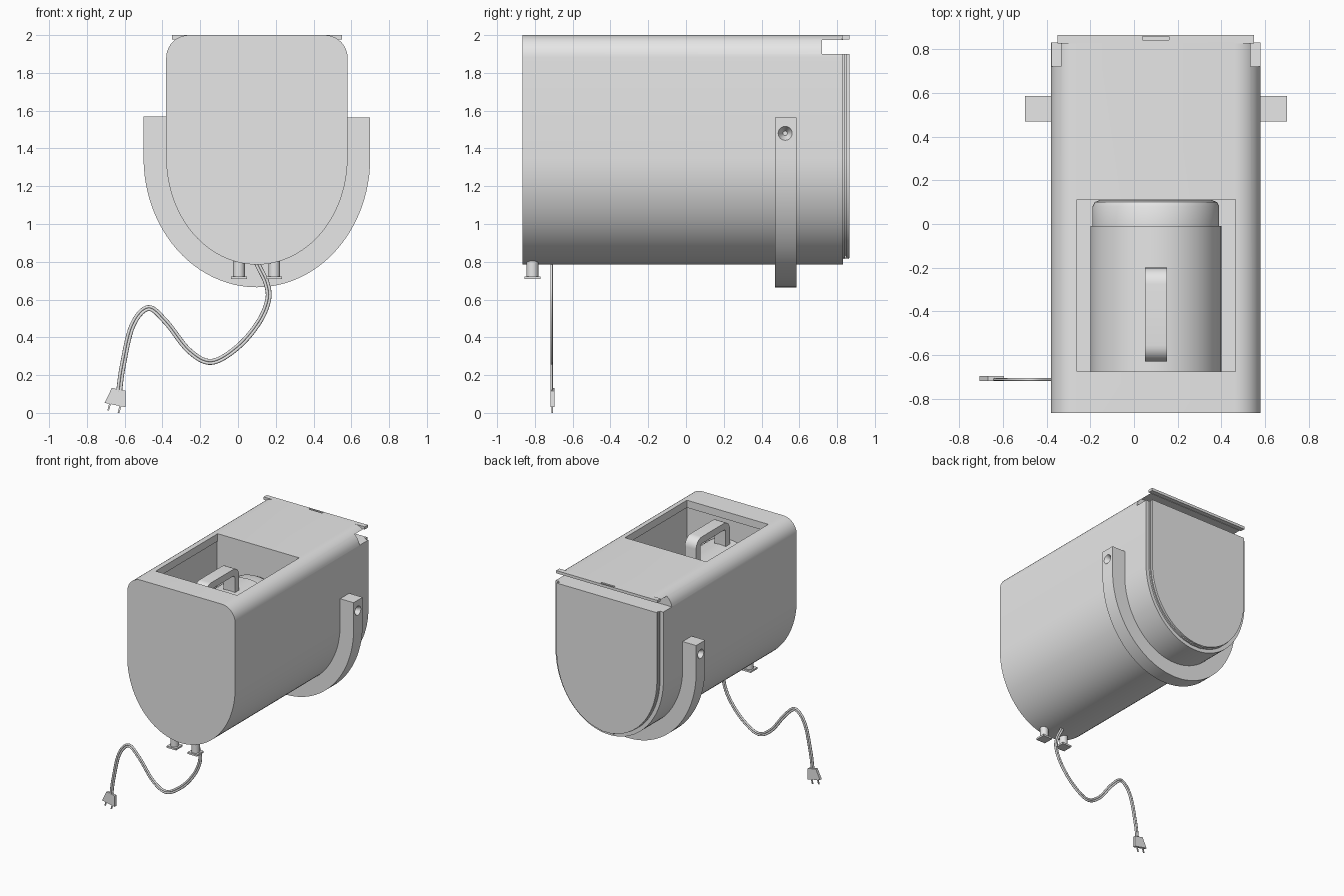
import bpy, bmesh, math
from mathutils import Vector

cube = bpy.data.objects.get("Cube")
if cube:
    bpy.data.objects.remove(cube, do_unlink=True)

grey = bpy.data.materials.new("light_grey")
grey.use_nodes = True
grey.diffuse_color = (0.8, 0.8, 0.8, 1)
grey.node_tree.nodes["Principled BSDF"].inputs["Base Color"].default_value = (0.8, 0.8, 0.8, 1)

CX = 0.1        # centre line of the housing
ARC_Z = 1.35    # height where the straight sides meet the round belly


def loft(name, rings):
    """Skin a list of equal rings and cap both ends."""
    bm = bmesh.new()
    loops = [[bm.verts.new(p) for p in ring] for ring in rings]
    n = len(loops[0])
    for a, b in zip(loops, loops[1:]):
        for i in range(n):
            j = (i + 1) % n
            bm.faces.new((a[i], a[j], b[j], b[i]))
    bm.faces.new(loops[0][::-1])
    bm.faces.new(loops[-1])
    bmesh.ops.recalc_face_normals(bm, faces=bm.faces)
    mesh = bpy.data.meshes.new(name)
    bm.to_mesh(mesh)
    bm.free()
    obj = bpy.data.objects.new(name, mesh)
    bpy.context.collection.objects.link(obj)
    mesh.materials.append(grey)
    return obj


def prism(name, profile, y0, y1):
    return loft(name, [[(x, y, z) for x, z in profile] for y in (y0, y1)])


def box(name, x0, x1, y0, y1, z0, z1):
    return prism(name, [(x0, z0), (x1, z0), (x1, z1), (x0, z1)], y0, y1)


def lathe(name, origin, axis, profile, sides=48):
    """Revolve (distance, radius) pairs around an axis letter."""
    rings = []
    for d, r in profile:
        ring = []
        for i in range(sides):
            t = 2 * math.pi * i / sides
            u, v = r * math.cos(t), r * math.sin(t)
            p = {"x": (d, u, v), "y": (u, d, v), "z": (u, v, d)}[axis]
            ring.append(Vector(origin) + Vector(p))
        rings.append(ring)
    return loft(name, rings)


def cut(obj, cutter):
    mod = obj.modifiers.new("cut", "BOOLEAN")
    mod.operation, mod.solver, mod.object = "DIFFERENCE", "EXACT", cutter
    cutter.hide_render = True
    bpy.context.view_layer.objects.active = obj
    bpy.ops.object.modifier_apply(modifier=mod.name)
    bpy.data.objects.remove(cutter, do_unlink=True)


def smooth(obj, angle=35):
    bpy.ops.object.select_all(action="DESELECT")
    obj.select_set(True)
    bpy.context.view_layer.objects.active = obj
    bpy.ops.object.shade_smooth_by_angle(angle=math.radians(angle))


def belly(inset, steps=48):
    """Half ellipse from the +x side round the bottom to the -x side."""
    a, b = 0.48 - inset, 0.565 - inset
    return [(CX + a * math.cos(math.pi * i / steps), ARC_Z - b * math.sin(math.pi * i / steps))
            for i in range(steps + 1)]


def outline(inset, top, radius):
    pts = belly(inset)
    half = 0.48 - inset
    if not radius:
        return pts + [(CX - half, top), (CX + half, top)]
    for side, start in ((-1, math.pi), (1, math.pi / 2)):
        for i in range(11):
            t = start - math.pi / 2 * i / 10
            pts.append((CX + side * (half - radius) + radius * math.cos(t),
                        top - radius + radius * math.sin(t)))
    return pts


# Housing with the top opening and the rear slot
housing = prism("housing", outline(0, 2.0, 0.12), -0.865, 0.83)
cut(housing, box("opening_cutter", -0.26, 0.465, -0.675, 0.113, 1.15, 2.1))
cut(housing, box("cavity_cutter", -0.27, 0.475, -0.69, 0.12, 1.15, 1.94))
cut(housing, box("slot_cutter", -0.6, 0.8, 0.72, 1.0, 1.9, 1.975))
smooth(housing)

# Rear lip over the slot, with a small finger recess
lip = box("rear_lip", -0.35, 0.55, 0.825, 0.865, 1.978, 2.0)
cut(lip, box("recess_cutter", 0.04, 0.16, 0.842, 0.858, 1.99, 2.1))

# Rear door: stepped plates
for name, inset, y0, y1 in (("door_frame", 0.03, 0.82, 0.842),
                            ("door_gap", 0.045, 0.84, 0.85),
                            ("door_panel", 0.034, 0.848, 0.865)):
    smooth(prism(name, outline(inset, 1.9, 0), y0, y1))
for side in (-1, 1):
    box("door_hinge", CX + side * 0.04 - 0.015, CX + side * 0.04 + 0.015, 0.82, 0.862, 0.815, 0.845)

# Canister lying in the cavity
canister = lathe("canister", (CX, 0, 1.48), "y",
                 [(-0.685, 0.3), (-0.01, 0.3), (-0.01, 0.29), (0.08, 0.29),
                  (0.1, 0.28), (0.11, 0.255)], 64)
smooth(canister)

# Canister handle: a rounded staple
path = [(-0.6, 1.74, -1, 0)]
R = 0.075
for cy, start in ((-0.63 + R, math.pi), (-0.2 - R, math.pi / 2)):
    for i in range(9):
        t = start - math.pi / 2 * i / 8
        path.append((cy, 1.97 - R, math.cos(t), math.sin(t)))
rings = [[(x, -0.63 + d, 1.7) for x, d in ((0.05, 0), (0.15, 0), (0.15, 0.055), (0.05, 0.055))]]
for cy, cz, c, s in path[1:]:
    rings.append([(x, cy + r * c, cz + r * s) for x, r in
                  ((0.05, R), (0.15, R), (0.15, R - 0.055), (0.05, R - 0.055))])
rings.append([(x, -0.2 - d, 1.7) for x, d in ((0.05, 0), (0.15, 0), (0.15, 0.055), (0.05, 0.055))])
smooth(loft("canister_handle", rings))

# U-shaped cradle band under the housing
inner, outer = belly(0.003), belly(-0.12)
inner = [(inner[0][0], 1.565)] + inner + [(inner[-1][0], 1.57)]
outer = [(outer[0][0], 1.565)] + outer + [(outer[-1][0], 1.57)]
cradle = loft("cradle_band", [[(a[0], 0.47, a[1]), (a[0], 0.585, a[1]),
                               (b[0], 0.585, b[1]), (b[0], 0.47, b[1])]
                              for a, b in zip(inner, outer)])
for side in (-1, 1):
    cut(cradle, lathe("dimple_cutter", (CX + side * 0.6, 0.525, 1.48), "x",
                      [(side * 0.01, 0.037), (0, 0.037), (-side * 0.045, 0.012)], 32))
smooth(cradle)

# Two feet near the front
for x in (0.005, 0.192):
    smooth(lathe("foot_post", (x, -0.813, 0), "z", [(0.715, 0.031), (0.86, 0.031)], 24))
    box("foot_pad", x - 0.042, x + 0.042, -0.855, -0.771, 0.708, 0.722)

# Power cord: a flat twin-core strip swept along a smooth path
knots = [Vector(p) for p in ((0.08, 0.86), (0.105, 0.785), (0.15, 0.69), (0.16, 0.6), (0.11, 0.48),
                             (0, 0.35), (-0.14, 0.27), (-0.26, 0.33), (-0.38, 0.48),
                             (-0.475, 0.555), (-0.56, 0.46), (-0.61, 0.25), (-0.63, 0.11))]
ends = [2 * knots[0] - knots[1]] + knots + [2 * knots[-1] - knots[-2]]
line = []
for k in range(1, len(ends) - 2):
    p0, p1, p2, p3 = ends[k - 1:k + 3]
    for i in range(8):
        t = i / 8
        line.append(0.5 * (2 * p1 + (p2 - p0) * t + (2 * p0 - 5 * p1 + 4 * p2 - p3) * t * t
                           + (3 * p1 - p0 - 3 * p2 + p3) * t ** 3))
line.append(knots[-1])
for name, offset in (("cord_core_a", -0.0075), ("cord_core_b", 0.0075)):
    rings = []
    for i, p in enumerate(line):
        d = (line[min(i + 1, len(line) - 1)] - line[max(i - 1, 0)]).normalized()
        n = Vector((-d.y, d.x))
        ring = []
        for j in range(10):
            t = 2 * math.pi * j / 10
            q = p + n * (offset + 0.008 * math.cos(t))
            ring.append((q.x, -0.712 + 0.007 * math.sin(t), q.y))
        rings.append(ring)
    smooth(loft(name, rings), 60)

# Plug with two prongs
prism("plug", [(-0.706, 0.053), (-0.595, 0.03), (-0.595, 0.117), (-0.668, 0.132)], -0.718, -0.696)
for x, z in ((-0.675, 0.055), (-0.62, 0.043)):
    prism("plug_prong", [(x - 0.006, z), (x - 0.017, z - 0.043), (x - 0.008, z - 0.043),
                         (x + 0.004, z)], -0.711, -0.703)
